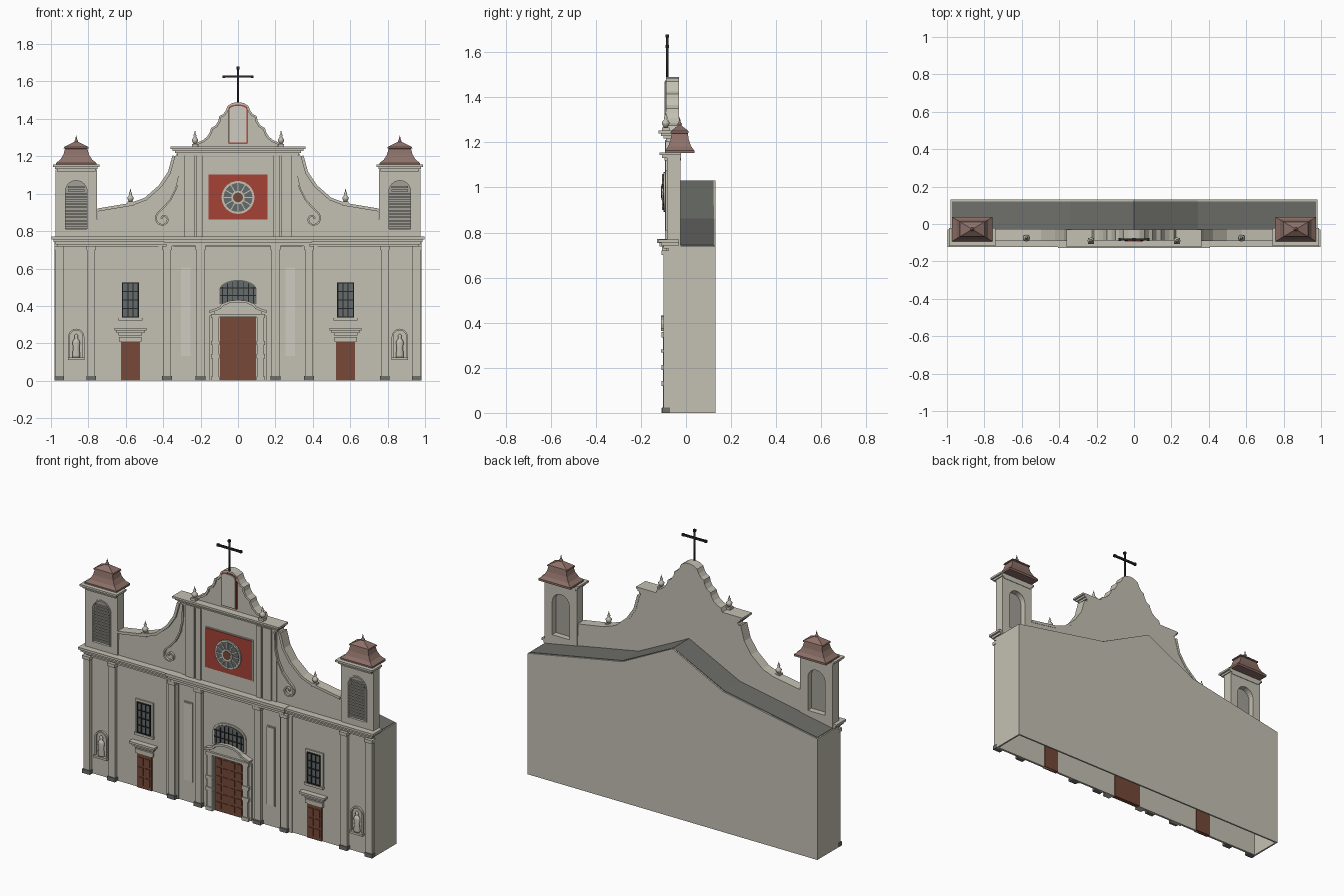
import bpy, bmesh
from math import sin, cos, pi
from mathutils import Vector

old = bpy.data.objects.get("Cube")
if old:
    bpy.data.objects.remove(old)


def material(name, r, g, b):
    m = bpy.data.materials.new(name)
    m.diffuse_color = (r, g, b, 1)
    m.use_nodes = True
    m.node_tree.nodes["Principled BSDF"].inputs["Base Color"].default_value = (r, g, b, 1)
    return m


STONE = material("warm stone", .55, .53, .45)
PALE = material("pale plaque", .62, .60, .53)
RED = material("red paint", .38, .055, .037)
WOOD = material("brown door wood", .18, .066, .04)
TILE = material("tower tile", .27, .165, .14)
SLATE = material("grey slate", .155, .16, .145)
GLASS = material("grey glass", .13, .145, .145)
IRON = material("dark iron", .02, .02, .02)
LOUVRE = material("louvre grey", .36, .355, .31)


def finish(name, bm, mat, smooth=False):
    bmesh.ops.recalc_face_normals(bm, faces=bm.faces)
    me = bpy.data.meshes.new(name)
    bm.to_mesh(me)
    bm.free()
    me.materials.append(mat)
    for p in me.polygons:
        p.use_smooth = smooth
    ob = bpy.data.objects.new(name, me)
    bpy.context.collection.objects.link(ob)
    return ob


def prism(name, pts, y0, y1, mat=STONE):
    """Extrude an x-z outline from y0 to y1."""
    bm = bmesh.new()
    face = bm.faces.new([bm.verts.new((x, y0, z)) for x, z in pts])
    ext = bmesh.ops.extrude_face_region(bm, geom=[face])["geom"]
    moved = [v for v in ext if isinstance(v, bmesh.types.BMVert)]
    bmesh.ops.translate(bm, verts=moved, vec=(0, y1 - y0, 0))
    return finish(name, bm, mat)


def box(name, x0, x1, y0, y1, z0, z1, mat=STONE):
    return prism(name, [(x0, z0), (x1, z0), (x1, z1), (x0, z1)], y0, y1, mat)


def cbox(name, cx, half, y0, y1, z0, z1, mat=STONE):
    return box(name, cx - half, cx + half, y0, y1, z0, z1, mat)


def strip(name, pts, t, y0, y1, mat=STONE):
    """Moulding of thickness t that follows a path, offset to its left."""
    p = [Vector(q) for q in pts]
    off = []
    for i in range(len(p)):
        d = (p[min(i + 1, len(p) - 1)] - p[max(i - 1, 0)]).normalized()
        off.append(p[i] + Vector((-d.y, d.x)) * t)
    return prism(name, [tuple(q) for q in p + off[::-1]], y0, y1, mat)


def lathe(name, prof, loc, seg=12, sx=1, sy=1, mat=STONE, smooth=True):
    bm = bmesh.new()
    rings = [[bm.verts.new((loc[0] + r * sx * cos(2 * pi * (i + .5) / seg),
                            loc[1] + r * sy * sin(2 * pi * (i + .5) / seg), loc[2] + z))
              for i in range(seg)] for r, z in prof]
    for a, b in zip(rings, rings[1:]):
        for i in range(seg):
            j = (i + 1) % seg
            bm.faces.new((a[i], a[j], b[j], b[i]))
    bm.faces.new(rings[0])
    bm.faces.new(rings[-1])
    return finish(name, bm, mat, smooth)


def arc(cx, cz, rx, rz, a0, a1, n):
    return [(cx + rx * cos(a0 + (a1 - a0) * i / n), cz + rz * sin(a0 + (a1 - a0) * i / n))
            for i in range(n + 1)]


def arch(cx, half, z0, spring, rise):
    return [(cx + half, z0)] + arc(cx, spring, half, rise, 0, pi, 12) + [(cx - half, z0)]


def flip(pts, s):
    return [(x * s, z) for x, z in pts]


def mirrored(half):
    return half + [(-x, z) for x, z in reversed(half) if x]


def cornice(name, cx, half, yf, yb, z0, z1, n=3):
    """Stack of slabs, each wider and further forward than the one below."""
    h = (z1 - z0) / n
    for i in range(n):
        k = .011 * (n - 1 - i)
        cbox(f"{name}_{i}", cx, half - k, yf + k, yb, z0 + i * h, z0 + (i + 1) * h)


def finial(name, x, y, z):
    cbox(name + "_plinth", x, .016, y - .016, y + .016, z - .01, z + .012)
    lathe(name, [(.008, .01), (.016, .025), (.018, .034), (.01, .044), (.006, .048),
                 (.009, .056), (.004, .066), (.001, .082)], (x, y, z))


# Hollow hall behind the facade
gable = [(.98, 0), (.98, .74), (.34, .86), (0, 1.03)]
prism("back_wall", mirrored(gable), .12, .13)
box("front_wall", -.98, .98, -.078, -.065, 0, .76)
for s in (1, -1):
    prism("side_wall", flip([(.98, 0), (.98, .74), (.97, .742), (.97, 0)], s), -.07, .122)
strip("hall_roof", mirrored([(.972, .735), (.34, .853), (0, 1.022)]), -.01, -.035, .121, SLATE)

# Upper facade with swept shoulders and coping
sweep = [(.75, .905), (.66, .92), (.57, .935), (.49, .965), (.41, 1.035), (.36, 1.11), (.335, 1.2)]
prism("upper_wall", mirrored([(.76, .74)] + sweep + [(.32, 1.23)]), -.078, -.03)
cornice("main_cornice", 0, .998, -.122, -.03, .715, .77, 4)
cornice("centre_cornice", 0, .405, -.129, -.06, .72, .772, 3)
cornice("upper_cornice", 0, .36, -.122, -.03, 1.205, 1.252, 4)
cbox("upper_field", 0, .32, -.084, -.07, .77, 1.21)

# Crest above the upper cornice
crest = [(.225, 1.25), (.215, 1.275), (.19, 1.285), (.165, 1.305), (.15, 1.33), (.145, 1.35),
         (.12, 1.365), (.105, 1.39), (.1, 1.415), (.08, 1.425), (.065, 1.445), (.055, 1.47),
         (.03, 1.485), (0, 1.49)]
prism("crest", mirrored(crest), -.078, -.03)
strip("crest_moulding", mirrored(crest), .012, -.088, -.03)
plaque = arch(0, .052, 1.268, 1.455, .022)
prism("plaque_border", plaque, -.09, -.07, RED)
prism("plaque", arch(0, .045, 1.274, 1.45, .02), -.095, -.07, PALE)

# Cross
lathe("cross_post", [(.006, 0), (.006, .19)], (0, -.083, 1.488), 8, mat=IRON)
cbox("cross_bar", 0, .077, -.088, -.078, 1.62, 1.632, IRON)
for x, z in ((.077, 1.626), (-.077, 1.626), (0, 1.672)):
    cbox("cross_tip", x, .007, -.09, -.076, z - .007, z + .007, IRON)

# Rose window on its red panel
cbox("red_panel_edge", 0, .164, -.088, -.07, .856, 1.109)
cbox("red_panel", 0, .158, -.092, -.07, .862, 1.103, RED)
for name, r, y, mat in (("rose_ring", .088, -.1, STONE), ("rose_glass", .077, -.102, GLASS),
                        ("rose_hub_ring", .036, -.108, STONE), ("rose_hub", .026, -.11, WOOD)):
    prism(name, arc(0, .98, r, r, 0, 2 * pi, 32)[:-1], y, -.08, mat)
for i in range(12):
    a = pi * i / 6
    p = [(r * cos(a + d), .98 + r * sin(a + d)) for r, d in
         ((.03, -.1), (.08, -.03), (.08, .03), (.03, .1))]
    prism("rose_spoke", p, -.106, -.09)

# Main door, surround and fanlight
cbox("main_door", 0, .095, -.085, -.06, 0, .34, WOOD)
for i in range(4):
    for j in range(6):
        cbox("door_panel", -.069 + i * .046, .016, -.089, -.08, .02 + j * .053, .058 + j * .053, WOOD)
for s in (1, -1):
    cbox("door_jamb", s * .125, .028, -.09, -.07, 0, .35)
    cbox("door_column", s * .12, .016, -.103, -.07, 0, .35)
    for z in (0, .12, .19, .335):
        cbox("column_band", s * .122, .023, -.108, -.07, z, z + .022)
pediment = [(.155, .375), (.125, .385), (.1, .395), (.085, .412), (.05, .427), (0, .432)]
prism("pediment_field", mirrored([(.125, .34)] + pediment[1:]), -.096, -.07)
strip("pediment_moulding", mirrored(pediment), .013, -.112, -.07)
cbox("door_lintel", 0, .145, -.108, -.07, .342, .358)
prism("fanlight_frame", arch(0, .112, .4, .485, .065), -.085, -.07)
prism("fanlight_glass", arch(0, .1, .41, .485, .054), -.09, -.07, GLASS)
for i in range(-3, 4):
    cbox("fanlight_bar", i * .028, .0025, -.094, -.08, .415, .533 - .0035 * i * i, IRON)
for z in (.455, .495):
    cbox("fanlight_rail", 0, .097, -.094, -.08, z - .0025, z + .0025, IRON)

for s in (1, -1):
    # Swept coping, finials and volute
    path = sweep if s > 0 else flip(sweep, s)
    strip("shoulder_coping", path, -.016 * s, -.09, -.028)
    finial("shoulder_finial", s * .575, -.075, .945)
    finial("cornice_finial", s * .23, -.09, 1.255)
    spiral = [(.4 + (.048 - .0022 * i) * cos(.9 - i * .45), .865 + (.048 - .0022 * i) * sin(.9 - i * .45))
              for i in range(17)]
    volute = [(.315, 1.2), (.318, 1.1), (.335, 1.03), (.365, .97), (.405, .925)] + spiral
    strip("volute", flip(volute, s), -.009 * s, -.092, -.07)
    for x, w in ((.26, .028), (.205, .016)):
        cbox("upper_pilaster", s * x, w, -.094, -.07, .77, 1.21)

    # Full-height pilasters with dark bases
    for x in (.955, .785, .38, .2):
        cbox("pilaster", s * x, .021, -.1, -.07, .02, .72)
        cbox("pilaster_base", s * x, .026, -.106, -.07, 0, .024, SLATE)
        cbox("pilaster_cap", s * x, .026, -.108, -.07, .7, .72)
    cbox("pilaster_backing", s * .385, .04, -.086, -.07, 0, .72)

    # Hanging board
    cbox("board_edge", s * .28, .03, -.083, -.07, .127, .612)
    cbox("board", s * .28, .025, -.087, -.07, .133, .606, PALE)

    # Side door, hood and window
    c = s * .575
    cbox("side_door", c, .05, -.084, -.06, 0, .21, WOOD)
    for i in (-1, 1):
        for z in (.02, .08, .14):
            cbox("side_door_panel", c + i * .022, .016, -.088, -.08, z, z + .048, WOOD)
    cbox("door_hood_frieze", c, .06, -.088, -.07, .21, .235)
    cornice("door_hood", c, .085, -.112, -.07, .23, .282, 4)
    cbox("window_frame", c, .06, -.086, -.07, .325, .54)
    cbox("window_sill", c, .064, -.094, -.07, .322, .336)
    cbox("window_glass", c, .044, -.09, -.07, .338, .526, GLASS)
    for i in range(4):
        cbox("window_bar", c - .042 + i * .028, .003, -.095, -.08, .338, .526, IRON)
    for i in range(5):
        cbox("window_rail", c, .044, -.095, -.08, .338 + i * .0455, .344 + i * .0455, IRON)

    # Niche with a standing figure
    t = s * .865
    strip("niche_frame", arch(t, .034, .12, .235, .034), -.009, -.09, -.07)
    cbox("niche_sill", t, .045, -.1, -.07, .112, .125)
    lathe("niche_figure", [(.02, 0), (.022, .01), (.017, .05), (.021, .08), (.015, .095), (.007, .099),
                           (.011, .108), (.01, .118), (.002, .126)], (t, -.086, .125), 12, 1, .6)

    # Bell tower with arched louvres
    box("tower_base", t - .11, t + .11, -.085, -.025, .74, .81)
    opening = arch(t, .058, .81, 1.012, .058)
    prism("tower_shaft", [(t - .11, .81), (t - .11, 1.13), (t + .11, 1.13), (t + .11, .81)] + opening,
          -.085, -.025)
    prism("louvre_panel", opening, -.07, -.06, LOUVRE)
    strip("louvre_frame", arch(t, .058, .81, 1.012, .058), -.008, -.09, -.08)
    for i in range(13):
        z = .815 + i * .018
        w = .057 if z < 1.01 else .044
        cbox("louvre_slat", t, w, -.079, -.065, z, z + .009, LOUVRE)
    cornice("tower_cornice", t, .125, -.118, -.022, 1.12, 1.155)
    q = 2 ** .5
    lathe("tower_roof", [(.108 * q, 0), (.108 * q, .012), (.085 * q, .03), (.068 * q, .058),
                         (.06 * q, .088), (.067 * q, .09), (.065 * q, .098), (.03 * q, .115), (.006, .128)],
          (t, -.028, 1.152), 4, 1, .6, TILE, False)
    lathe("roof_finial", [(.008, 0), (.011, .01), (.005, .018), (.001, .04)], (t, -.028, 1.272), 8, mat=TILE)
